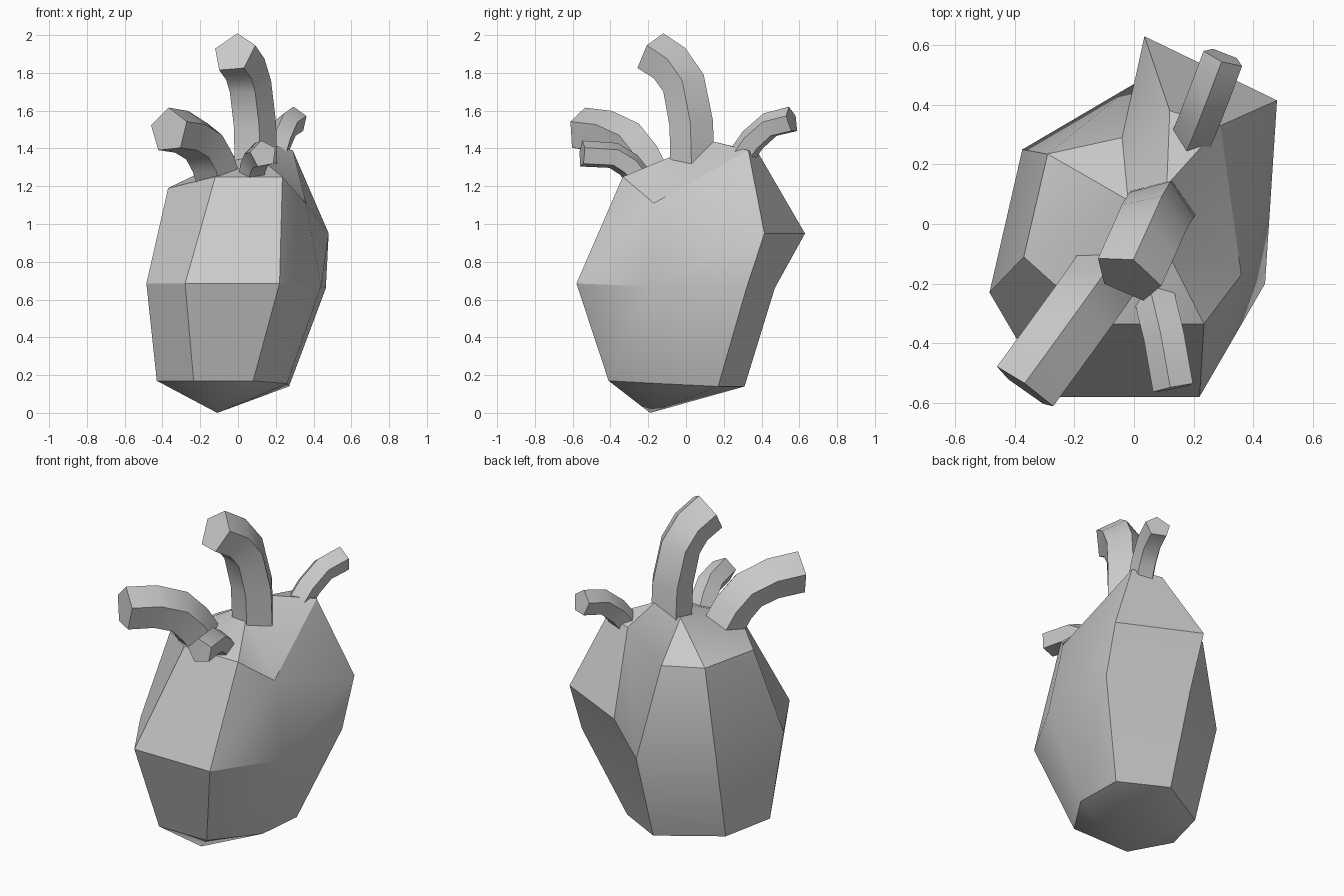
import bpy, math
from mathutils import Vector

if "Cube" in bpy.data.objects:
    bpy.data.objects.remove(bpy.data.objects["Cube"])


def make_object(name, verts, faces):
    mesh = bpy.data.meshes.new(name)
    mesh.from_pydata(verts, [], faces)
    mesh.update()
    ob = bpy.data.objects.new(name, mesh)
    bpy.context.collection.objects.link(ob)
    bpy.ops.object.select_all(action='DESELECT')
    ob.select_set(True)
    bpy.context.view_layer.objects.active = ob
    bpy.ops.object.mode_set(mode='EDIT')
    bpy.ops.mesh.select_all(action='SELECT')
    bpy.ops.mesh.normals_make_consistent(inside=False)
    bpy.ops.object.mode_set(mode='OBJECT')
    bpy.ops.object.shade_smooth_by_angle(angle=math.radians(30))
    return ob


# Heart body: tip, lower ring, middle ring, back ridge, top ring, crown
tip = [(-.11, -.19, 0)]
lower = [(-.43, -.18, .17), (-.235, -.41, .17), (.08, -.41, .17), (.26, -.14, .155),
         (.27, .17, .14), (0, .31, .14), (-.34, .11, .15)]
middle = [(-.485, -.23, .685), (-.28, -.58, .685), (.22, -.58, .685), (.44, -.2, .67),
          (.465, .32, .66), (0, .47, .66), (-.375, .25, .67)]
ridge = [(.48, .415, .95), (.035, .63, .95)]
top = [(-.37, -.11, 1.19), (-.12, -.335, 1.25), (.235, -.335, 1.25), (.36, -.17, 1.11),
       (.29, .33, 1.39), (.12, .38, 1.38), (-.04, .29, 1.16), (-.29, .235, 1.19)]
crown = [(.1, -.07, 1.36), (.11, .13, 1.44), (-.02, .08, 1.36)]
L, M, A, B, T, C = 1, 8, 15, 16, 17, 25

faces = []
for i in range(7):
    j = (i + 1) % 7
    faces += [(0, L + j, L + i), (L + i, L + j, M + j, M + i)]
# Upper sides
faces += [(M, M+1, T+1, T), (M+1, M+2, T+2, T+1), (M+2, M+3, T+3, T+2),
          (M+3, M+4, A, T+3), (A, T+4, T+3), (M+4, M+5, B, A), (A, B, T+5, T+4),
          (M+5, T+6, T+5, B), (M+5, M+6, T+7, T+6), (M+6, M, T, T+7)]
# Crown faces
faces += [(T+1, T+2, C), (T+2, T+3, C), (T+3, C+1, C), (T+3, T+4, C+1), (T+4, T+5, C+1),
          (T+5, T+6, C+2, C+1), (T+6, T+7, C+2), (T+7, T, C+2), (T, T+1, C+2),
          (T+1, C, C+2), (C, C+1, C+2)]
make_object("heart_body", tip + lower + middle + ridge + top + crown, faces)


# Five-sided vessel swept along a bent path
def vessel(name, path, radius, phase=90):
    pts = [Vector(p) for p in path]
    plan = pts[-1] - pts[0]
    plan.z = 0
    side = Vector((-plan.y, plan.x, 0)).normalized()
    verts, n = [], len(pts)
    for i, p in enumerate(pts):
        before = (p - pts[i - 1]).normalized() if i else Vector()
        after = (pts[i + 1] - p).normalized() if i < n - 1 else Vector()
        tangent = (before + after).normalized()
        up = tangent.cross(side).normalized()
        for k in range(5):
            a = math.radians(phase + 72 * k)
            verts.append(p + radius * (side * math.cos(a) + up * math.sin(a)))
    fs = [tuple(range(5)), tuple(range(5 * n - 5, 5 * n))]
    for i in range(n - 1):
        for k in range(5):
            m = (k + 1) % 5
            fs.append((i*5 + k, i*5 + m, i*5 + 5 + m, i*5 + 5 + k))
    make_object(name, verts, fs)


vessel("main_artery", [(.085, .035, 1.32), (.08, .03, 1.53), (.055, -.01, 1.74),
                       (.025, -.08, 1.84), (-.02, -.18, 1.905)], .122, 95)
vessel("left_artery", [(-.1, -.18, 1.22), (-.14, -.24, 1.34), (-.19, -.31, 1.43),
                       (-.27, -.42, 1.48), (-.365, -.55, 1.495)], .122, 95)
vessel("front_vein", [(.07, -.23, 1.22), (.085, -.3, 1.31), (.105, -.38, 1.36),
                      (.135, -.55, 1.37)], .073, 100)
vessel("back_vein", [(.19, .28, 1.34), (.22, .35, 1.44), (.255, .44, 1.52),
                     (.3, .56, 1.55)], .073, 90)
